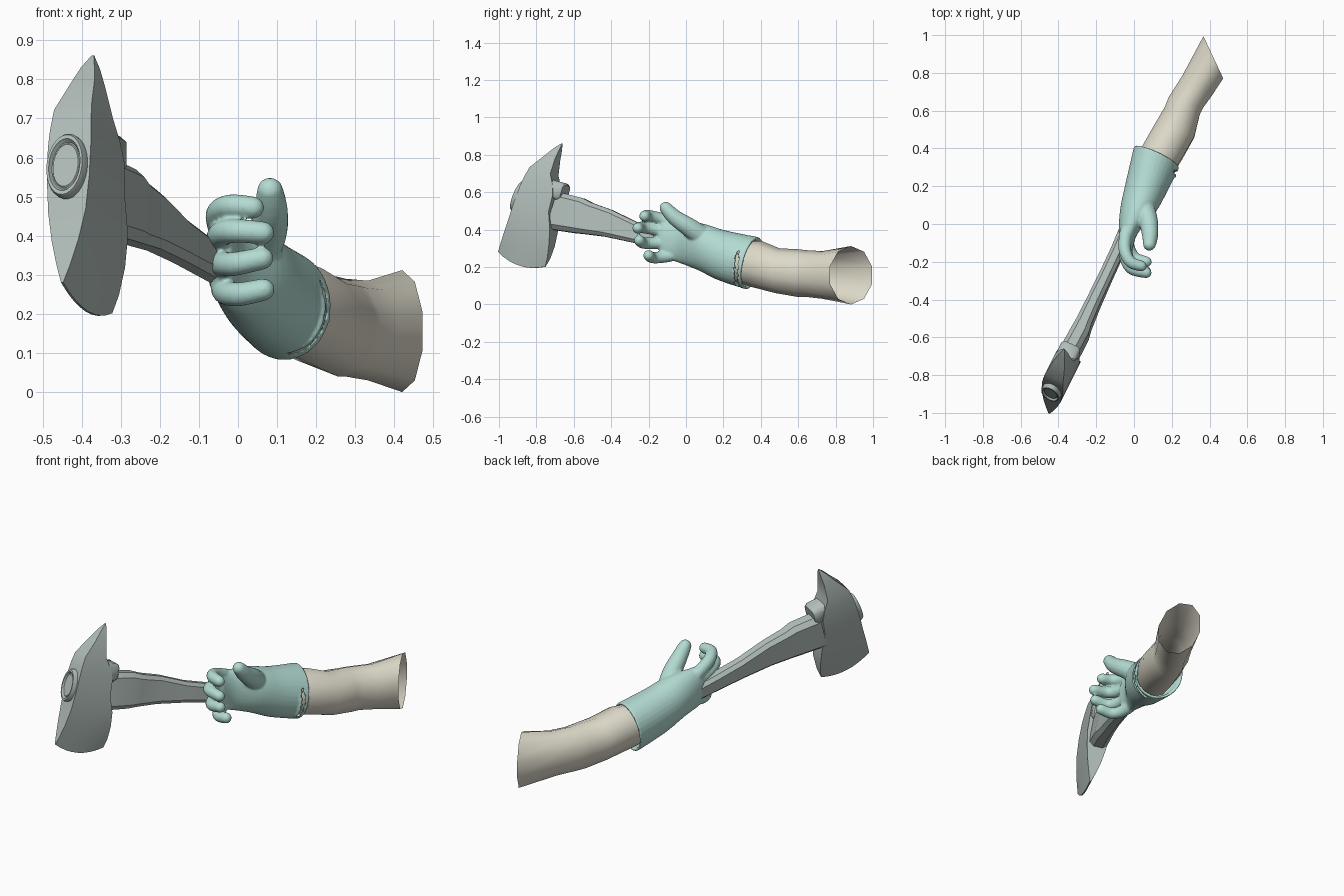
import bpy, bmesh, math
from mathutils import Vector as V

if "Cube" in bpy.data.objects:
    bpy.data.objects.remove(bpy.data.objects["Cube"])


def material(name, rgb):
    m = bpy.data.materials.new(name)
    m.diffuse_color = (*rgb, 1)
    m.use_nodes = True
    m.node_tree.nodes["Principled BSDF"].inputs["Base Color"].default_value = m.diffuse_color
    return m


STEEL = material("grey steel", (0.44, 0.51, 0.485))
GLOVE = material("pale teal glove", (0.45, 0.71, 0.65))
SKIN = material("beige skin", (0.73, 0.70, 0.59))


def add_loft(bm, rings, cap0=True, cap1=True):
    """Join equal-length rings of points with quads."""
    vs = [[bm.verts.new(p) for p in r] for r in rings]
    n = len(vs[0])
    for a, b in zip(vs, vs[1:]):
        for i in range(n):
            bm.faces.new((a[i], a[(i + 1) % n], b[(i + 1) % n], b[i]))
    if cap0:
        bm.faces.new(vs[0][::-1])
    if cap1:
        bm.faces.new(vs[-1])


def finish(name, bm, mat, angle=35):
    bmesh.ops.recalc_face_normals(bm, faces=bm.faces)
    me = bpy.data.meshes.new(name)
    bm.to_mesh(me)
    bm.free()
    me.materials.append(mat)
    ob = bpy.data.objects.new(name, me)
    bpy.context.collection.objects.link(ob)
    bpy.ops.object.select_all(action='DESELECT')
    ob.select_set(True)
    bpy.context.view_layer.objects.active = ob
    bpy.ops.object.shade_smooth_by_angle(angle=math.radians(angle))
    return ob


def part(name, rings, mat, angle=35, cap0=True, cap1=True):
    bm = bmesh.new()
    add_loft(bm, rings, cap0, cap1)
    return finish(name, bm, mat, angle)


def spline(rows, steps):
    """Catmull-Rom interpolation of tuples."""
    out = []
    for i in range(len(rows) - 1):
        p = [rows[max(0, min(len(rows) - 1, i + k))] for k in (-1, 0, 1, 2)]
        for s in range(steps):
            t = s / steps
            out.append(tuple(0.5 * (2 * b + (c - a) * t + (2 * a - 5 * b + 4 * c - d) * t * t
                                    + (3 * b - a - 3 * c + d) * t ** 3) for a, b, c, d in zip(*p)))
    return out + [rows[-1]]


def oval(sec, n, scale=1.0, dy=0.0):
    """Ring from left x,y, right x,y, low z, high z and forward lean of the top."""
    lx, ly, rx, ry, z0, z1, lean = sec
    c = V(((lx + rx) / 2, (ly + ry) / 2 + dy, (z0 + z1) / 2))
    side = V((rx - lx, ry - ly, 0)) / 2 * scale
    up = V((0, lean, (z1 - z0) / 2)) * scale
    return [c + side * math.cos(a) + up * math.sin(a)
            for a in (2 * math.pi * (i + 0.5) / n for i in range(n))]


# Axe frame: A along the handle, T across, U up
C = V((-0.425, -0.865, 0.57))
A = V((-0.43, -0.86, 0.27)).normalized()
U = V((0, 0.28, 0.96))
U = (U - A * U.dot(A)).normalized()
T = U.cross(A).normalized()
if T.x < 0:
    T = -T


def axe(a, t, b):
    return C + A * a + T * t + U * b


# Axe head: rows of height, front, back, half thickness, downward bow
rows = [(0.338, -0.117, -0.121, 0.003, 0), (0.30, -0.088, -0.122, 0.019, 0),
        (0.25, -0.058, -0.122, 0.034, 0), (0.166, -0.002, -0.13, 0.053, 0),
        (0.11, 0.010, -0.165, 0.058, 0), (0.06, 0.016, -0.185, 0.061, 0),
        (-0.03, 0.022, -0.19, 0.060, 0), (-0.12, 0.027, -0.225, 0.053, 0.005),
        (-0.20, 0.036, -0.24, 0.038, 0.012), (-0.27, 0.045, -0.245, 0.019, 0.022),
        (-0.318, 0.052, -0.24, 0.003, 0.036)]
rings = []
for b, f, k, w, bow in rows:
    line = [(f + (k - f) * i / 8, b - bow * (1 - (i / 4 - 1) ** 2)) for i in range(9)]
    rings.append([axe(a, w, h) for a, h in line] + [axe(a, -w, h) for a, h in line[::-1]])
part("axe_head", rings, STEEL, 30)


# Chamfered eight-sided section
def octagon(c, w, h, x, y, k=0.45):
    q = w * k
    pts = [(w, h - q), (w - q, h), (q - w, h), (-w, h - q),
           (-w, q - h), (q - w, -h), (w - q, -h), (w, q - h)]
    return [c + x * p + y * r for p, r in pts]


# Collar block behind the pick
part("head_collar", [octagon(axe(a, 0, 0.09), w, h, T, U, 0.3) for a, w, h in
                     ((-0.08, 0.052, 0.045), (-0.205, 0.056, 0.05), (-0.222, 0.048, 0.04))], STEEL, 40)

# Oval boss with a recessed centre on the front of the head
boss = []
for s, a in ((1, 0), (1, 0.036), (0.94, 0.045), (0.82, 0.045), (0.74, 0.034), (0.70, 0.034),
             (0.66, 0.038)):
    boss.append([axe(a - 0.09 * 0.087 * s * math.sin(g), 0.054 * s * math.cos(g), 0.087 * s * math.sin(g))
                 for g in (2 * math.pi * i / 32 for i in range(32))])
part("head_boss", boss, STEEL, 40)

# Handle: faceted neck tapering to a slim grip
handle = [(-0.35, -0.70, 0.50, 0.050, 0.102), (-0.283, -0.575, 0.475, 0.048, 0.096),
          (-0.262, -0.525, 0.46, 0.042, 0.086), (-0.215, -0.42, 0.435, 0.038, 0.074),
          (-0.15, -0.28, 0.387, 0.036, 0.056), (-0.09, -0.15, 0.348, 0.036, 0.049),
          (-0.03, 0.0, 0.31, 0.034, 0.044)]
part("axe_handle", [octagon(V(h[:3]), h[3], h[4], T, U, 0.5) for h in handle], STEEL, 30)

# Glove: palm and flared cuff
glove = bmesh.new()
palm = [(-0.065, -0.115, -0.005, -0.125, 0.25, 0.455, 0.0),
        (-0.08, -0.04, 0.02, -0.05, 0.225, 0.45, 0.0),
        (-0.073, 0.08, 0.113, 0.06, 0.185, 0.435, 0.01),
        (-0.045, 0.215, 0.175, 0.17, 0.13, 0.395, 0.02),
        (0.0, 0.41, 0.24, 0.30, 0.08, 0.36, 0.03)]
cuff = palm[-1]
rings = [oval(palm[0], 32, 0.6, -0.025)] + [oval(s, 32) for s in spline(palm, 5)]
rings += [oval(cuff, 32, 0.89), oval(cuff, 32, 0.87, -0.06)]
add_loft(glove, rings)


# Fingers and thumb as round-ended tubes
def tube(bm, path, r0, r1, n=14):
    pts = [V(p) for p in spline(path, 5)]
    m = len(pts) - 1
    secs = []
    ref = V((0, 0, 1))
    for i, p in enumerate(pts):
        d = (pts[min(i + 1, m)] - pts[max(i - 1, 0)]).normalized()
        secs.append((p, d, r0 + (r1 - r0) * i / m))
    p, d, r = secs[-1]
    secs += [(p + d * r * math.sin(g), d, r * math.cos(g)) for g in (0.4, 0.8, 1.15, 1.45)]
    rings = []
    for p, d, r in secs:
        x = d.cross(ref).normalized()
        y = x.cross(d)
        rings.append([p + (x * math.cos(g) + y * math.sin(g)) * r
                      for g in (2 * math.pi * i / n for i in range(n))])
    add_loft(bm, rings)


fingers = [
    [(-0.04, -0.03, 0.41), (-0.05, -0.13, 0.455), (-0.02, -0.20, 0.475), (0.038, -0.222, 0.472)],
    [(-0.04, -0.04, 0.37), (-0.047, -0.16, 0.40), (-0.015, -0.235, 0.412), (0.064, -0.258, 0.408)],
    [(-0.04, -0.03, 0.33), (-0.04, -0.15, 0.328), (-0.008, -0.225, 0.328), (0.062, -0.25, 0.342)],
    [(-0.035, 0.0, 0.285), (-0.034, -0.10, 0.258), (0.0, -0.175, 0.25), (0.065, -0.20, 0.262)]]
for f in fingers:
    tube(glove, f, 0.035, 0.029)
tube(glove, [(0.04, 0.12, 0.34), (0.075, 0.02, 0.41), (0.085, -0.06, 0.465), (0.082, -0.108, 0.515)],
     0.06, 0.034)
ob = finish("glove", glove, GLOVE)
rm = ob.modifiers.new("blend", 'REMESH')
rm.mode = 'VOXEL'
rm.voxel_size = 0.006
rm.use_smooth_shade = True
sm = ob.modifiers.new("soften", 'SMOOTH')
sm.factor = 0.5
sm.iterations = 5

# Forearm: open, slanted end
arm = [(0.01, 0.33, 0.20, 0.25, 0.115, 0.34, 0.02), (0.045, 0.42, 0.26, 0.345, 0.09, 0.34, 0.02),
       (0.10, 0.52, 0.325, 0.46, 0.06, 0.30, 0.01), (0.158, 0.62, 0.352, 0.575, 0.04, 0.295, 0.0),
       (0.18, 0.675, 0.368, 0.61, 0.04, 0.29, 0.0), (0.25, 0.785, 0.415, 0.675, 0.03, 0.285, 0.0),
       (0.365, 1.0, 0.475, 0.765, 0.0, 0.312, 0.0)]
part("forearm", [oval(s, 10) for s in arm], SKIN, 50, cap0=True, cap1=False)
